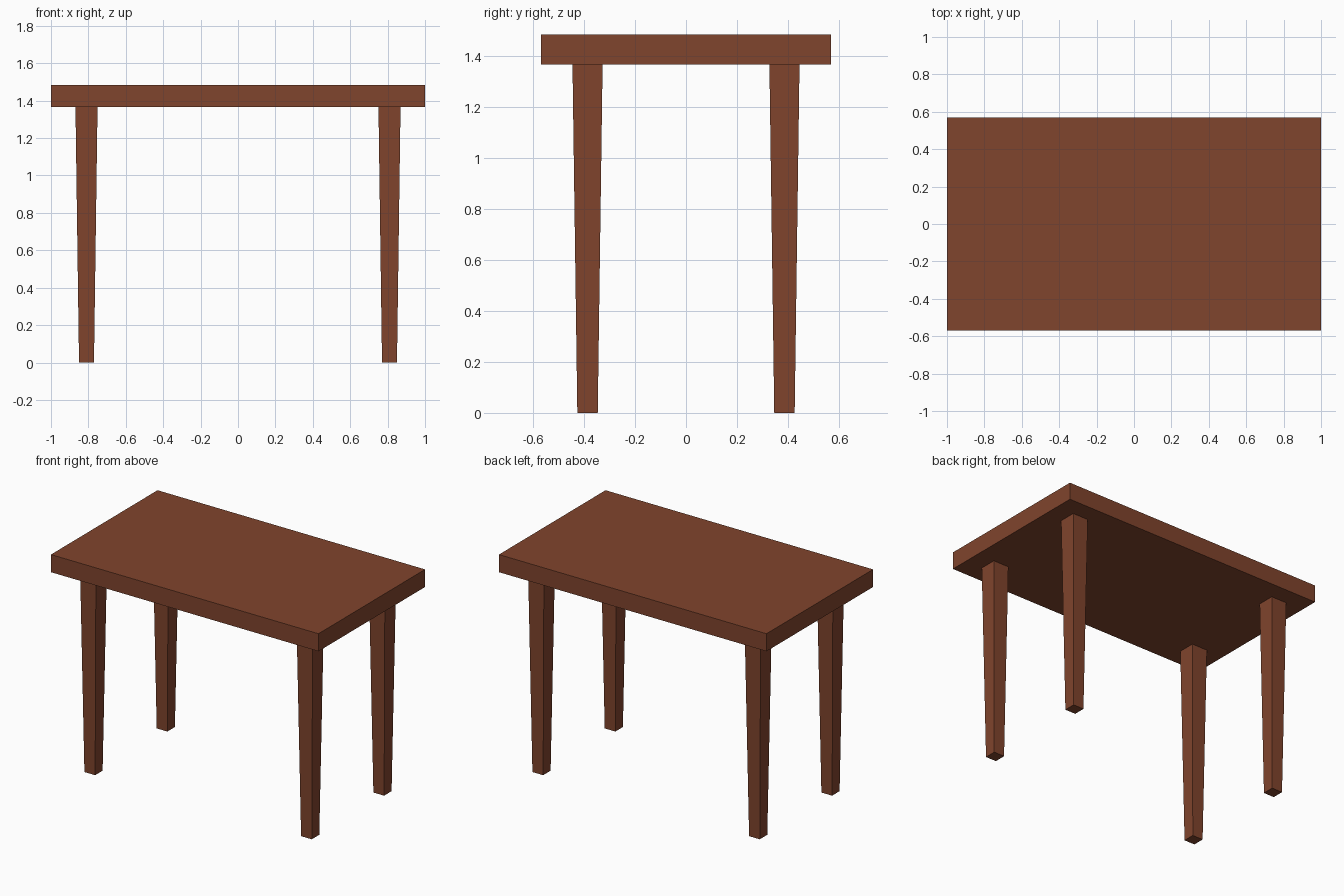
import bpy, bmesh

if "Cube" in bpy.data.objects:
    bpy.data.objects.remove(bpy.data.objects["Cube"])

TOP_Z, UNDER_Z = 1.484, 1.365

wood = bpy.data.materials.new("brown wood")
wood.diffuse_color = (0.216, 0.058, 0.026, 1)
wood.use_nodes = True
wood.node_tree.nodes["Principled BSDF"].inputs["Base Color"].default_value = wood.diffuse_color


def tapered_box(name, centre, bottom_half, top_half, z0, z1):
    """Box whose bottom and top rectangles may differ in size."""
    bm = bmesh.new()
    bmesh.ops.create_cube(bm, size=2)
    for v in bm.verts:
        hx, hy = top_half if v.co.z > 0 else bottom_half
        v.co = (v.co.x * hx, v.co.y * hy, z1 if v.co.z > 0 else z0)
    mesh = bpy.data.meshes.new(name)
    bm.to_mesh(mesh)
    bm.free()
    mesh.materials.append(wood)
    obj = bpy.data.objects.new(name, mesh)
    obj.location = (*centre, 0)
    bpy.context.collection.objects.link(obj)
    return obj


# Thick slab top
tapered_box("table_top", (0, 0), (1.0, 0.569), (1.0, 0.569), UNDER_Z, TOP_Z)

# Four square legs, narrowing toward the floor
for side, sx in (("left", -1), ("right", 1)):
    for end, sy in (("front", -1), ("back", 1)):
        tapered_box(f"{end}_{side}_leg", (sx * 0.81, sy * 0.386),
                    (0.04, 0.04), (0.059, 0.059), 0, UNDER_Z)
